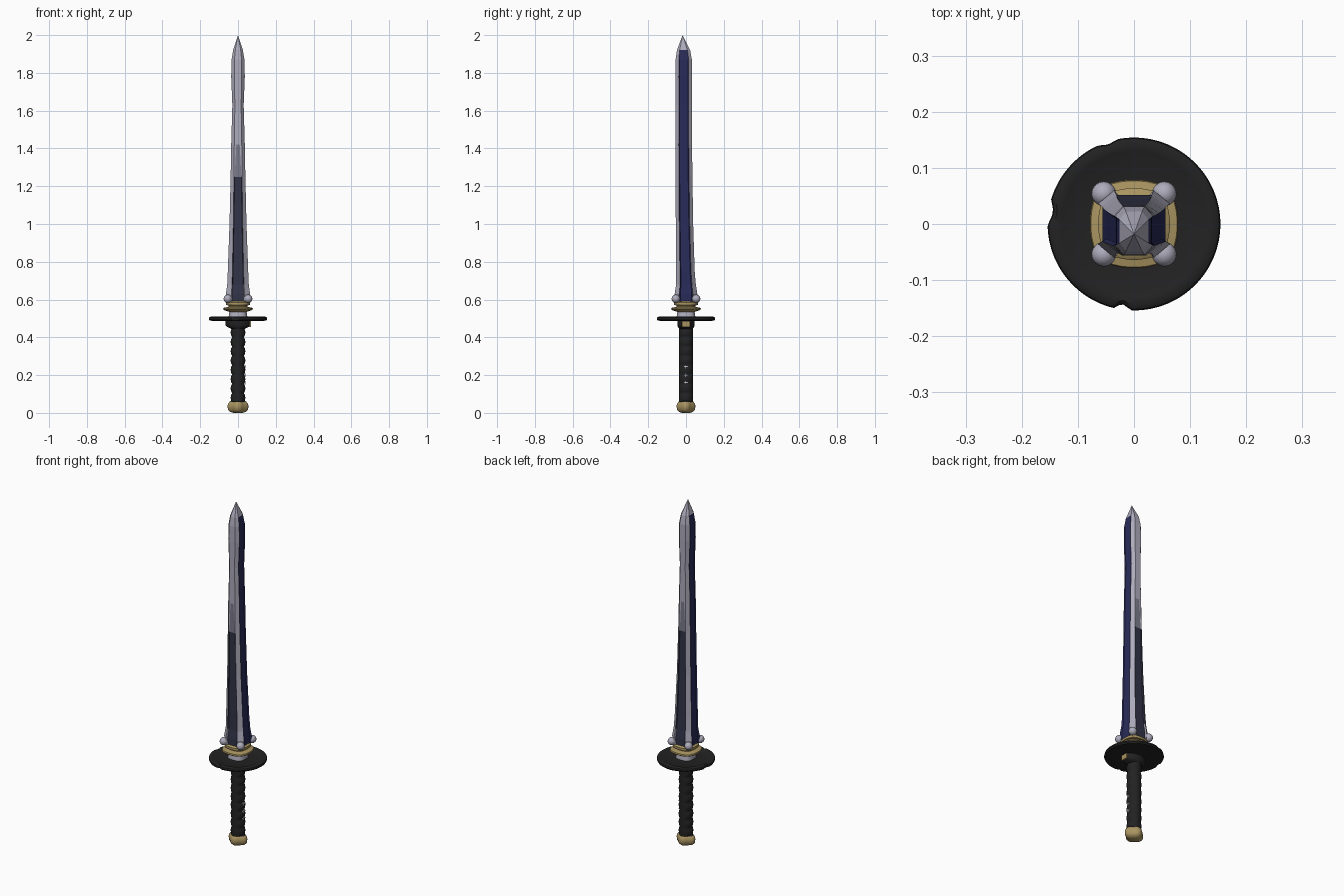
import bpy, bmesh, math

cube = bpy.data.objects.get("Cube")
if cube:
    bpy.data.objects.remove(cube, do_unlink=True)


def material(name, r, g, b):
    m = bpy.data.materials.new(name)
    m.use_nodes = True
    m.diffuse_color = (r, g, b, 1)
    m.node_tree.nodes["Principled BSDF"].inputs["Base Color"].default_value = (r, g, b, 1)
    return m


STEEL = material("pale steel", 0.42, 0.41, 0.5)
WORN = material("worn steel", 0.2, 0.2, 0.26)
SLATE = material("dark slate", 0.032, 0.034, 0.065)
NAVY = material("navy", 0.022, 0.024, 0.1)
GOLD = material("old gold", 0.4, 0.3, 0.12)
BLACK = material("soft black", 0.016, 0.016, 0.016)
WHITE = material("white", 0.6, 0.6, 0.6)


def loft(name, rings, mats, rule=None, smooth=40):
    """Skin a stack of rings; rule(ring, side) picks the material index."""
    bm = bmesh.new()
    loops = [[bm.verts.new(p) for p in ring] for ring in rings]
    n = len(loops[0])
    for i, (low, high) in enumerate(zip(loops, loops[1:])):
        for k in range(n):
            j = (k + 1) % n
            face = bm.faces.new((low[k], low[j], high[j], high[k]))
            face.material_index = rule(i, k) if rule else 0
    bm.faces.new(loops[0][::-1])
    bm.faces.new(loops[-1])
    bmesh.ops.remove_doubles(bm, verts=bm.verts, dist=0.00005)
    bmesh.ops.recalc_face_normals(bm, faces=bm.faces)
    mesh = bpy.data.meshes.new(name)
    bm.to_mesh(mesh)
    bm.free()
    obj = bpy.data.objects.new(name, mesh)
    bpy.context.collection.objects.link(obj)
    for m in mats:
        mesh.materials.append(m)
    if smooth:
        finish(obj, smooth)
    return obj


def finish(obj, angle=40):
    bpy.ops.object.select_all(action='DESELECT')
    obj.select_set(True)
    bpy.context.view_layer.objects.active = obj
    bpy.ops.object.shade_smooth_by_angle(angle=math.radians(angle))


def ring(z, rx, ry, n=32, shape=lambda a: 1):
    pts = []
    for k in range(n):
        a = math.tau * (k + 0.5) / n
        pts.append((rx * shape(a) * math.cos(a), ry * shape(a) * math.sin(a), z))
    return pts


def box(name, loc, size, mat):
    bpy.ops.mesh.primitive_cube_add(size=1, location=loc)
    obj = bpy.context.object
    obj.name = name
    obj.scale = size
    obj.data.materials.append(mat)


# Blade: bevelled square section with a sunken panel on every side
def blade_section(z, hw, hd, cy, groove, front_groove, panel):
    side = [(hw, -0.6 * hd), (hw - groove, -0.5 * hd), (hw - groove, 0.5 * hd), (hw, 0.6 * hd)]
    edge, inner, deep = 0.55 * hw, panel * hw, hd - front_groove
    back = [(edge, hd), (inner, deep), (-inner, deep), (-edge, hd)]
    half = side + back
    return [(x, y + cy, z) for x, y in half + [(-x, -y) for x, y in half]]


stations = [  # height, half width, half depth, centre y, grooves, panel share
    (0.59, 0.060, 0.058, 0, 0.006, 0.006, 0.48),
    (0.63, 0.064, 0.060, 0, 0.008, 0.008, 0.48),
    (0.68, 0.057, 0.052, 0, 0.007, 0.007, 0.48),
    (0.75, 0.054, 0.049, -0.003, 0.006, 0.006, 0.48),
    (1.00, 0.045, 0.046, -0.008, 0.005, 0.005, 0.48),
    (1.25, 0.039, 0.045, -0.011, 0.005, 0.003, 0.45),
    (1.42, 0.036, 0.044, -0.012, 0.004, 0, 0.25),
    (1.63, 0.030, 0.043, -0.012, 0.004, 0, 0.3),
    (1.78, 0.036, 0.044, -0.012, 0.004, 0, 0.3),
    (1.87, 0.034, 0.043, -0.012, 0.003, 0, 0.3),
    (1.92, 0.026, 0.035, -0.013, 0, 0, 0.3),
    (2.00, 0, 0, -0.018, 0, 0, 0.3),
]


def blade_colour(i, k):
    z = stations[i][0]
    if k % 4 == 3:
        return 0
    if k // 4 % 2 == 0:
        return 3 if z < 1.9 else 0
    if k % 4 == 1:
        return 2 if z < 1.2 else 1 if z < 1.4 else 0
    return 2 if z < 1.2 and i > 1 else 0


loft("blade", [blade_section(*s) for s in stations], [STEEL, WORN, SLATE, NAVY], blade_colour, 0)

# Round studs at the four corners of the blade root
for sx in (-1, 1):
    for sy in (-1, 1):
        bpy.ops.mesh.primitive_uv_sphere_add(
            segments=16, ring_count=10, radius=0.022, location=(0.054 * sx, 0.054 * sy, 0.604))
        stud = bpy.context.object
        stud.name = "corner_stud"
        stud.data.materials.append(STEEL)
        finish(stud)


# Gold collar with a squarish outline
def squarish(a):
    return (abs(math.cos(a)) ** 4 + abs(math.sin(a)) ** 4) ** -0.25


collar = [(0.505, 0.05), (0.535, 0.046), (0.543, 0.072), (0.549, 0.079), (0.556, 0.077),
          (0.562, 0.05), (0.568, 0.05), (0.572, 0.064), (0.585, 0.064), (0.592, 0.055)]
loft("blade_collar", [ring(z, r, r, 32, lambda a: 0.5 + 0.5 * squarish(a)) for z, r in collar],
     [GOLD, STEEL], lambda i, k: 1 if i == 0 else 0)

# Guard: thin disc with a raised rim and three chipped notches
NICKS = [(172, 8, 0.05), (262, 5, 0.06), (108, 6, 0.03)]


def chipped(a):
    d = math.degrees(a)
    cut = sum(depth * max(0, 1 - ((d - at) / width) ** 2) for at, width, depth in NICKS)
    return 1 - cut


guard = [(0.486, 0.05, 0), (0.486, 0.125, 0), (0.489, 0.15, 1), (0.496, 0.154, 1),
         (0.505, 0.152, 1), (0.509, 0.146, 1), (0.508, 0.13, 0), (0.504, 0.122, 0), (0.507, 0.05, 0)]
loft("guard", [ring(z, r, r, 120, chipped if nick else (lambda a: 1)) for z, r, nick in guard], [BLACK])

# Oval ferrule under the guard, with a gold badge plate
ferrule = [(0.445, 0.036, 0.036), (0.455, 0.058, 0.043), (0.465, 0.066, 0.046), (0.488, 0.066, 0.046)]
loft("ferrule", [ring(*f) for f in ferrule], [BLACK])
box("ferrule_badge", (0.064, 0, 0.47), (0.008, 0.04, 0.028), GOLD)

# Wrapped grip, bulging sideways with each turn of the cord
grip = []
TURNS, STEPS = 8, 6
for i in range(TURNS * STEPS + 1):
    t = i / STEPS
    grip.append(ring(0.055 + 0.395 * t / TURNS, 0.031 + 0.008 * abs(math.sin(math.pi * t)) ** 0.7, 0.038))
loft("grip", grip, [BLACK], smooth=60)

# Small pale stitches on the left face of the grip
for z in (0.16, 0.2, 0.245):
    box("grip_stitch", (0.037, 0, z), (0.006, 0.02, 0.005), WHITE)
    box("grip_stitch", (0.037, -0.004, z), (0.006, 0.005, 0.018), WHITE)


# Four-lobed gold pommel with a dark top band
def lobed(a):
    return 0.91 + 0.09 * math.cos(4 * a)


pommel = [(0, 0.025), (0.006, 0.042), (0.016, 0.053), (0.036, 0.056), (0.05, 0.052), (0.058, 0.045), (0.066, 0.036)]
loft("pommel", [ring(z, r, r * 0.9, 48, lobed) for z, r in pommel],
     [GOLD, BLACK], lambda i, k: 1 if i == 5 else 0)
